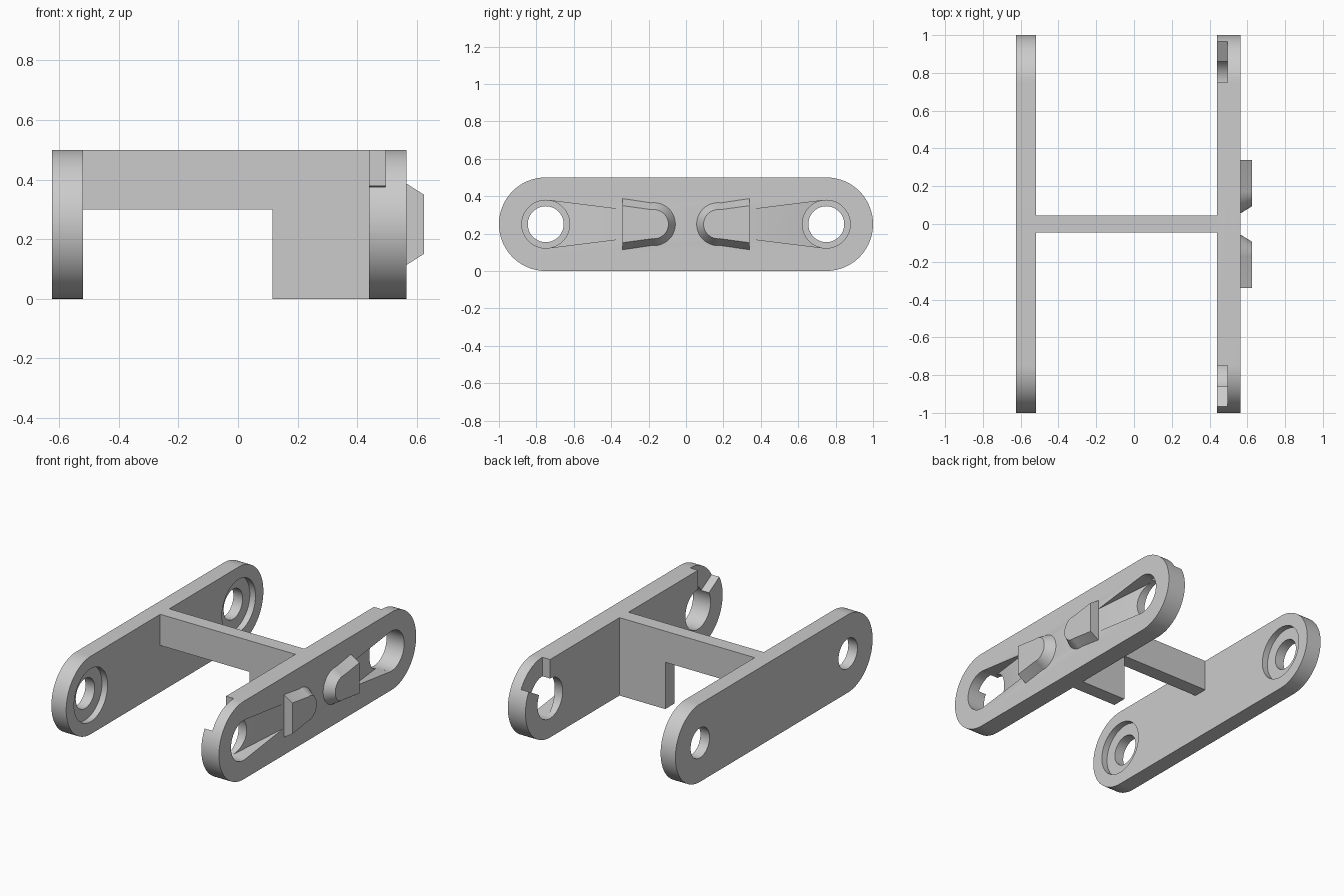
import bpy
import bmesh
from math import sin, cos, pi, radians

if "Cube" in bpy.data.objects:
    bpy.data.objects.remove(bpy.data.objects["Cube"], do_unlink=True)

MID = 0.25      # height of the hole axes
PIVOT = 0.75    # distance of the hole axes from the middle

grey = bpy.data.materials.new("plain grey")
grey.use_nodes = True
grey.diffuse_color = (0.6, 0.6, 0.6, 1)
grey.node_tree.nodes["Principled BSDF"].inputs["Base Color"].default_value = (0.6, 0.6, 0.6, 1)


def loft(name, ring_a, ring_b):
    """Solid between two rings of 3D points."""
    bm = bmesh.new()
    a = [bm.verts.new(p) for p in ring_a]
    b = [bm.verts.new(p) for p in ring_b]
    bm.faces.new(a)
    bm.faces.new(b)
    for i in range(len(a)):
        j = (i + 1) % len(a)
        bm.faces.new((a[i], a[j], b[j], b[i]))
    bmesh.ops.recalc_face_normals(bm, faces=bm.faces)
    mesh = bpy.data.meshes.new(name)
    bm.to_mesh(mesh)
    bm.free()
    mesh.materials.append(grey)
    obj = bpy.data.objects.new(name, mesh)
    bpy.context.collection.objects.link(obj)
    return obj


def prism(name, outline, x0, x1):
    """Extrude a (y, z) outline along x."""
    return loft(name, [(x0, y, z) for y, z in outline], [(x1, y, z) for y, z in outline])


def arc(cy, r, start, end, n=48):
    return [(cy + r * cos(start + (end - start) * i / n),
             MID + r * sin(start + (end - start) * i / n)) for i in range(n + 1)]


def circle(cy, r):
    return arc(cy, r, 0, 2 * pi, 64)[:-1]


def cut(target, cutter):
    mod = target.modifiers.new("cut", 'BOOLEAN')
    mod.operation = 'DIFFERENCE'
    mod.solver = 'EXACT'
    mod.object = cutter
    bpy.context.view_layer.objects.active = target
    bpy.ops.object.modifier_apply(modifier=mod.name)
    bpy.data.objects.remove(cutter, do_unlink=True)


def smooth(obj):
    bpy.ops.object.select_all(action='DESELECT')
    obj.select_set(True)
    bpy.context.view_layer.objects.active = obj
    bpy.ops.object.shade_smooth_by_angle(angle=radians(25))


# Round-ended side plates
stadium = arc(PIVOT, MID, -pi / 2, pi / 2) + arc(-PIVOT, MID, pi / 2, 3 * pi / 2)
right_plate = prism("right_plate", stadium, -0.625, -0.52)
left_plate = prism("left_plate", stadium, 0.44, 0.565)

for side, s in (("front", -1), ("back", 1)):
    # Stepped bore in the right plate
    cut(right_plate, prism("bore", circle(s * PIVOT, 0.096), -0.8, -0.4))
    cut(right_plate, prism("counterbore", circle(s * PIVOT, 0.17), -0.56, -0.4))

    # Plain bore in the left plate
    cut(left_plate, prism("bore", circle(s * PIVOT, 0.128), 0.3, 0.7))

    # Sloping tapered groove running from the bore to the lug
    groove = [(0.34, -0.078), (0.734, -0.127), (0.734, 0.127), (0.34, 0.078)]
    floor = [(0.565 - 0.095 * (y - 0.34) / 0.394, s * y, MID + z) for y, z in groove]
    roof = [(0.7, s * y, MID + z) for y, z in groove]
    cut(left_plate, loft("groove", floor, roof))

    # Sixty degree notch on the inner face, outboard of the bore
    wedge = [(0, 0), (0, 0.5), (0.433, 0.5), (0.433, 0.25)]
    cut(left_plate, prism("notch", [(s * (PIVOT + y), MID + z) for y, z in wedge], 0.3, 0.495))

    # Round-nosed lug with sloping sides
    def lug_ring(x, half, r):
        pts = [(0.34, MID + half)] + arc(0.172, r, radians(83), radians(277), 32) + [(0.34, MID - half)]
        return [(x, s * y, z) for y, z in pts]

    smooth(loft(side + "_lug", lug_ring(0.565, 0.137, 0.115), lug_ring(0.625, 0.099, 0.078)))

smooth(right_plate)
smooth(left_plate)

# Cross web with a deep leg beside the left plate
web = [(-0.52, 0.3), (0.115, 0.3), (0.115, 0), (0.44, 0), (0.44, 0.5), (-0.52, 0.5)]
loft("cross_web", [(x, -0.046, z) for x, z in web], [(x, 0.046, z) for x, z in web])
